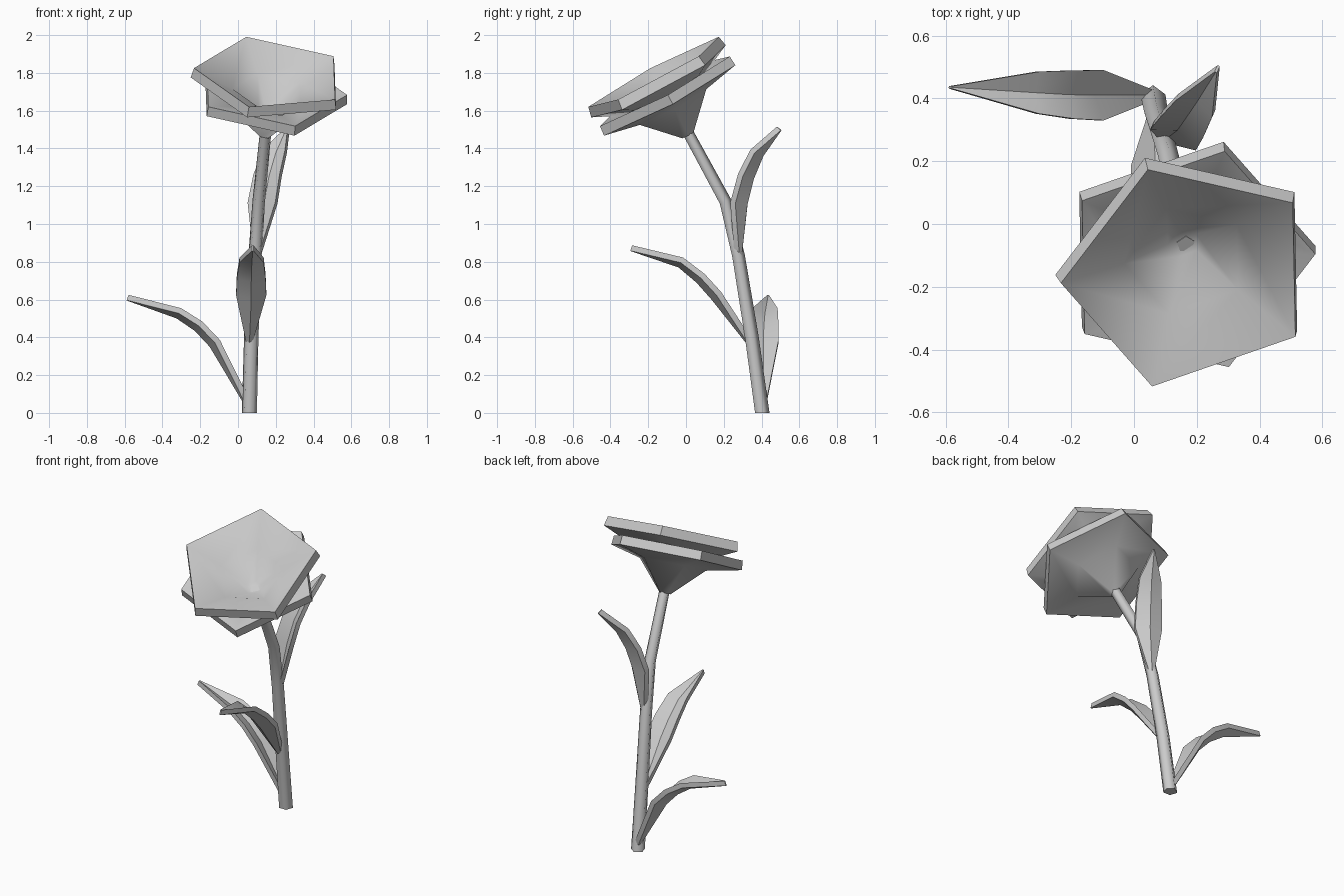
import bpy, bmesh, math
from mathutils import Vector

if "Cube" in bpy.data.objects:
    bpy.data.objects.remove(bpy.data.objects["Cube"])

grey = bpy.data.materials.new("pale grey")
grey.diffuse_color = (0.6, 0.6, 0.6, 1)
grey.use_nodes = True
grey.node_tree.nodes["Principled BSDF"].inputs["Base Color"].default_value = grey.diffuse_color


def finish(name, bm, angle):
    bmesh.ops.recalc_face_normals(bm, faces=bm.faces)
    mesh = bpy.data.meshes.new(name)
    bm.to_mesh(mesh)
    bm.free()
    mesh.materials.append(grey)
    obj = bpy.data.objects.new(name, mesh)
    bpy.context.collection.objects.link(obj)
    bpy.ops.object.select_all(action='DESELECT')
    obj.select_set(True)
    bpy.context.view_layer.objects.active = obj
    bpy.ops.object.shade_smooth_by_angle(angle=math.radians(angle))
    return obj


def bridge(bm, a, b):
    n = len(a)
    for i in range(n):
        j = (i + 1) % n
        bm.faces.new((a[i], a[j], b[j], b[i]))


# Stem: five-sided tube along a bent path (x, y, z, radius)
path = [(0.06, 0.40, 0.0, 0.042), (0.07, 0.345, 0.40, 0.04), (0.09, 0.275, 0.83, 0.037),
        (0.11, 0.205, 1.12, 0.035), (0.145, 0.015, 1.47, 0.032), (0.165, -0.065, 1.60, 0.03)]
bm = bmesh.new()
rings = []
for k, (x, y, z, r) in enumerate(path):
    a, b = Vector(path[max(k - 1, 0)][:3]), Vector(path[min(k + 1, len(path) - 1)][:3])
    t = (b - a).normalized() if k else Vector((0, 0, 1))
    u = (Vector((1, 0, 0)) - t * t.x).normalized()
    v = t.cross(u)
    rings.append([bm.verts.new(Vector((x, y, z)) + r * (u * math.cos(s) + v * math.sin(s)))
                  for s in (math.tau * i / 5 + 0.3 for i in range(5))])
for a, b in zip(rings, rings[1:]):
    bridge(bm, a, b)
bm.faces.new(rings[0])
bm.faces.new(rings[-1])
finish("stem", bm, 80)


# Flower: two tilted pentagonal cups sharing one axis
apex = Vector((0.145, 0.01, 1.47))
axis = Vector((0.1, -0.535, 1)).normalized()
side = (Vector((1, 0, 0)) - axis * axis.x).normalized()
back = axis.cross(side)


def cup(name, turn, profile):
    bm = bmesh.new()
    rings = []
    for r, h in profile:
        ring = []
        for i in range(5):
            s = math.radians(turn + 72 * i)
            ring.append(bm.verts.new(apex + axis * h + r * (side * math.cos(s) + back * math.sin(s))))
        rings.append(ring)
    for a, b in zip(rings, rings[1:]):
        bridge(bm, a, b)
    bm.faces.new(rings[0])
    bm.faces.new(rings[-1])
    finish(name, bm, 60)


# profile runs from the outside base over the rim to the inside floor (radius, height)
cup("lower_petals", 73, [(0.035, 0.0), (0.21, 0.175), (0.415, 0.22), (0.41, 0.275),
                         (0.20, 0.225), (0.05, 0.06)])
cup("upper_petals", 37, [(0.04, 0.10), (0.21, 0.225), (0.425, 0.315), (0.412, 0.372),
                         (0.20, 0.265), (0.05, 0.15)])


# Leaves: folded strips with thickness; each section is the lower centre point and half width
def leaf(name, across, sections):
    across = Vector(across).normalized()
    pts = [Vector(s[:3]) for s in sections]
    bm = bmesh.new()
    rows = []
    for k, c in enumerate(pts):
        w = sections[k][3]
        t = (pts[min(k + 1, len(pts) - 1)] - pts[max(k - 1, 0)]).normalized()
        n = t.cross(across).normalized()
        if n.z < 0:
            n = -n
        lift, thick = n * (0.035 * w / 0.08), n * 0.03
        l, r = c - across * w + lift, c + across * w + lift
        rows.append([bm.verts.new(p) for p in (l, c, r, r + thick, c + thick, l + thick)])
    for a, b in zip(rows, rows[1:]):
        bridge(bm, a, b)
    bm.faces.new(rows[0])
    bm.faces.new(rows[-1])
    finish(name, bm, 40)


leaf("left_leaf", (0, 1, 0),
     [(0.035, 0.41, 0.04, 0.015), (-0.15, 0.41, 0.35, 0.08), (-0.23, 0.412, 0.435, 0.077),
      (-0.325, 0.418, 0.50, 0.067), (-0.59, 0.435, 0.595, 0.004)])
leaf("front_leaf", (1, 0, 0),
     [(0.06, 0.325, 0.36, 0.015), (0.07, 0.135, 0.60, 0.08), (0.07, 0.055, 0.69, 0.076),
      (0.072, -0.04, 0.77, 0.064), (0.078, -0.295, 0.857, 0.004)])
leaf("back_leaf", (0.91, -0.41, 0),
     [(0.11, 0.295, 0.83, 0.015), (0.15, 0.325, 1.10, 0.08), (0.175, 0.36, 1.24, 0.076),
      (0.21, 0.41, 1.36, 0.064), (0.27, 0.505, 1.495, 0.004)])
